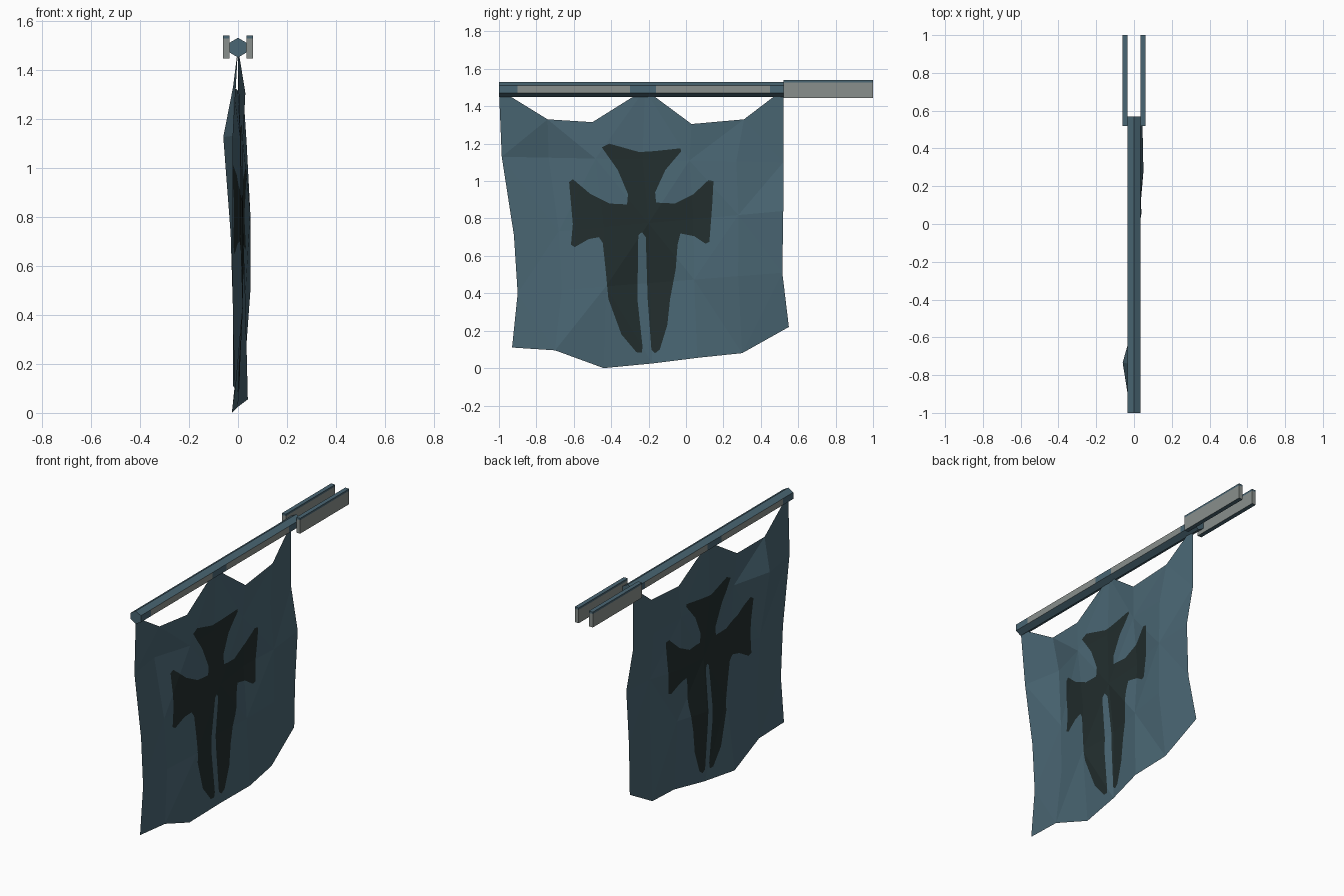
import bpy, bmesh, math
from mathutils import Vector
from mathutils.geometry import delaunay_2d_cdt, barycentric_transform

if "Cube" in bpy.data.objects:
    bpy.data.objects.remove(bpy.data.objects["Cube"])

def material(name, rgb):
    m = bpy.data.materials.new(name)
    m.diffuse_color = (*rgb, 1)
    m.use_nodes = True
    m.node_tree.nodes["Principled BSDF"].inputs["Base Color"].default_value = m.diffuse_color
    return m

TEAL = material("slate teal", (0.068, 0.133, 0.172))
GREY = material("warm grey", (0.25, 0.275, 0.262))
DARK = material("emblem dark", (0.016, 0.027, 0.027))

def make_object(name, bm, mats):
    me = bpy.data.meshes.new(name)
    bm.to_mesh(me)
    bm.free()
    for m in mats:
        me.materials.append(m)
    ob = bpy.data.objects.new(name, me)
    bpy.context.collection.objects.link(ob)
    return ob

# Hexagonal rod, teal with grey side panels between the cloth ties
bm = bmesh.new()
stations = [-1, -0.9, -0.3, -0.16, 0.45, 0.57]
rings = []
for y in stations:
    rings.append([bm.verts.new((0.04 * math.sin(i * math.pi / 3), y,
                                1.49 + 0.04 * math.cos(i * math.pi / 3))) for i in range(6)])
for s, (a, b) in enumerate(zip(rings, rings[1:])):
    for i in range(6):
        j = (i + 1) % 6
        f = bm.faces.new((a[i], a[j], b[j], b[i]))
        if i in (1, 4) and s in (1, 3):
            f.material_index = 1
bm.faces.new(rings[0])
bm.faces.new(rings[-1])
bmesh.ops.recalc_face_normals(bm, faces=bm.faces)
make_object("rod", bm, [TEAL, GREY])

# Two bracket plates: grey sides, teal top edge and underside
for side, label in ((-1, "left"), (1, "right")):
    bm = bmesh.new()
    bmesh.ops.create_cube(bm, size=1)
    for v in bm.verts:
        v.co = Vector((side * 0.0485 + v.co.x * 0.027, 0.76 + v.co.y * 0.48,
                       1.4925 + v.co.z * 0.095))
    bmesh.ops.bisect_plane(bm, geom=bm.verts[:] + bm.edges[:] + bm.faces[:],
                           plane_co=(0, 0, 1.528), plane_no=(0, 0, 1))
    for f in bm.faces:
        c = f.calc_center_median()
        f.material_index = 0 if c.z > 1.528 or c.z < 1.446 else 1
    make_object(label + "_bracket_plate", bm, [TEAL, GREY])

# Cloth lattice: side edges per row, top and bottom edges per column
left = [(-1, 1.49), (-0.985, 1.13), (-0.92, 0.71), (-0.90, 0.40)]
right = [(0.52, 1.49), (0.52, 1.10), (0.52, 0.84), (0.515, 0.51)]
top = [(-1, 1.49), (-0.74, 1.33), (-0.5, 1.315), (-0.22, 1.49), (0.03, 1.305), (0.31, 1.33), (0.52, 1.49)]
bottom = [(-0.93, 0.11), (-0.70, 0.095), (-0.44, 0.0), (-0.18, 0.025), (0.06, 0.055), (0.30, 0.08), (0.55, 0.22)]
depth = [(0, -0.02, 0, 0, 0.03, 0.02, 0),
         (-0.02, -0.06, 0.01, 0, 0.02, 0.035, 0),
         (-0.02, -0.03, 0.01, 0.02, 0.01, 0.05, 0.045),
         (-0.02, -0.02, 0.02, -0.01, 0.03, 0.05, 0.03),
         (-0.02, -0.01, -0.025, 0, 0.04, 0.02, 0)]
rows = [top] + [[tuple(Vector(l).lerp(Vector(r), c / 6)) for c in range(7)]
                for l, r in zip(left[1:], right[1:])] + [bottom]
pts = [Vector(p) for row in rows for p in row]
xs = [x for row in depth for x in row]
tris = []
for r in range(4):
    for c in range(6):
        a, b = r * 7 + c, r * 7 + c + 1
        d, e = a + 7, b + 7
        tris += [(a, d, e), (a, e, b)] if (r + c) % 2 else [(a, d, b), (b, d, e)]

# Split-cross emblem outline, cut into the cloth
emblem = [(-0.45, 1.18), (-0.41, 1.2), (-0.25, 1.155), (-0.17, 1.16), (-0.03, 1.175), (-0.025, 1.16),
          (-0.11, 1.06), (-0.165, 0.94), (-0.16, 0.885), (-0.06, 0.88), (0.04, 0.93), (0.12, 1.005),
          (0.147, 1.0), (0.14, 0.87), (0.125, 0.675), (0.105, 0.665), (0.045, 0.705), (-0.03, 0.72),
          (-0.045, 0.66), (-0.055, 0.53), (-0.085, 0.37), (-0.1, 0.23), (-0.14, 0.1), (-0.165, 0.08),
          (-0.185, 0.1), (-0.205, 0.37), (-0.215, 0.7), (-0.235, 0.727), (-0.255, 0.71), (-0.26, 0.37),
          (-0.233, 0.12), (-0.235, 0.083), (-0.265, 0.085), (-0.345, 0.18), (-0.415, 0.37), (-0.43, 0.53),
          (-0.445, 0.67), (-0.465, 0.7), (-0.52, 0.69), (-0.595, 0.647), (-0.615, 0.66), (-0.605, 0.77),
          (-0.625, 0.995), (-0.605, 1.01), (-0.51, 0.93), (-0.41, 0.88), (-0.315, 0.875), (-0.31, 0.93),
          (-0.365, 1.06)][::-1]
n = len(pts)
faces_in = tris + [tuple(range(n, n + len(emblem)))]
out_v, _, out_f, _, _, orig_f = delaunay_2d_cdt(
    pts + [Vector(p) for p in emblem], [], faces_in, 1, 1e-5, True)

# Hang the cut cloth on the folded lattice
bm = bmesh.new()
verts = [bm.verts.new((0, p.x, p.y)) for p in out_v]
for f, src in zip(out_f, orig_f):
    base = [i for i in src if i < len(tris)]
    if not base:
        continue
    tri = tris[base[0]]
    flat = [pts[i].to_3d() for i in tri]
    hung = [Vector((xs[i], pts[i].x, pts[i].y)) for i in tri]
    for i in f:
        verts[i].co = barycentric_transform(out_v[i].to_3d(), *flat, *hung)
    bm.faces.new([verts[i] for i in f]).material_index = int(len(tris) in src)
make_object("banner_cloth", bm, [TEAL, DARK])
